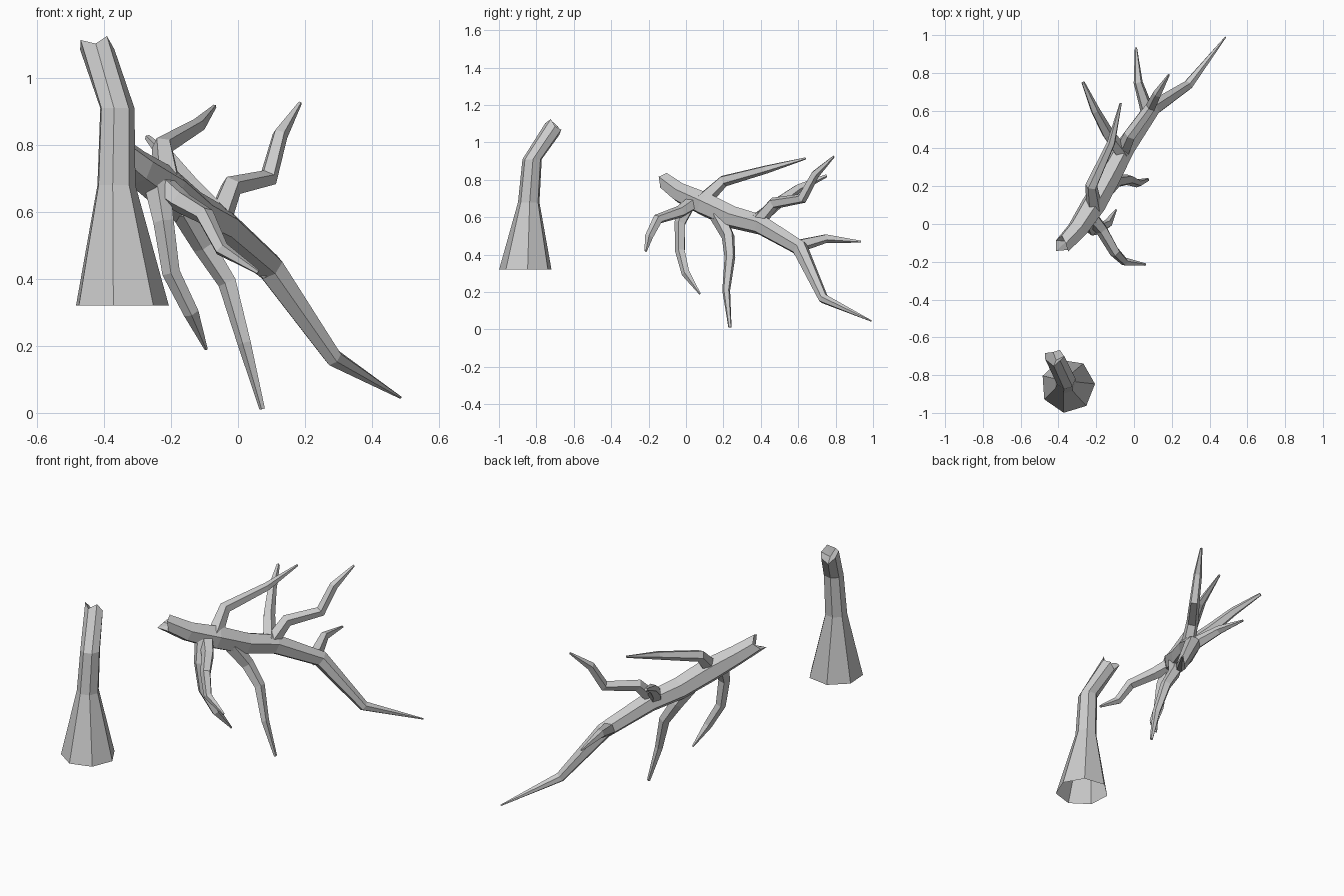
import bpy, bmesh, math
from mathutils import Vector

if "Cube" in bpy.data.objects:
    bpy.data.objects.remove(bpy.data.objects["Cube"])


def limb(name, path, sides, jag=None, flat_base=False, open_start=False, turn=0.0):
    """Faceted tapering tube through (x, y, z, radius) points.
    jag: offsets along the axis for the broken end ring; ('start'|'end', list)."""
    bm = bmesh.new()
    pts = [Vector(p[:3]) for p in path]
    n = len(pts)
    rings, side = [], Vector((1, 0, 0))
    for i, p in enumerate(pts):
        a = (p - pts[i - 1]).normalized() if i else Vector()
        b = (pts[i + 1] - p).normalized() if i < n - 1 else Vector()
        axis = (a + b).normalized()
        if flat_base and i < n - 1:
            axis = Vector((0, 0, 1))
        # carry the side vector along so that the tube does not twist
        side = side - axis * side.dot(axis)
        side.normalize()
        other = axis.cross(side)
        ring = []
        for k in range(sides):
            t = turn + 2 * math.pi * k / sides
            co = p + (side * math.cos(t) + other * math.sin(t)) * path[i][3]
            if jag and i == (0 if jag[0] == 'start' else n - 1):
                co += axis * jag[1][k % len(jag[1])]
            ring.append(bm.verts.new(co))
        rings.append(ring)
    for r0, r1 in zip(rings, rings[1:]):
        for k in range(sides):
            m = (k + 1) % sides
            bm.faces.new((r0[k], r0[m], r1[m], r1[k]))
    # end caps: sunken fan on a broken end, plain face otherwise
    for end, ring in (('start', rings[0]), ('end', rings[-1])):
        if end == 'start' and open_start:
            continue
        if jag and jag[0] == end:
            i, j = (0, 1) if end == 'start' else (n - 1, n - 2)
            c = bm.verts.new(pts[i] + (pts[j] - pts[i]).normalized() * 0.03)
            for k in range(sides):
                bm.faces.new((ring[k], ring[(k + 1) % sides], c))
        else:
            bm.faces.new(ring)
    bmesh.ops.recalc_face_normals(bm, faces=bm.faces)
    me = bpy.data.meshes.new(name)
    bm.to_mesh(me)
    bm.free()
    ob = bpy.data.objects.new(name, me)
    bpy.context.collection.objects.link(ob)
    return ob


# Standing broken stump, open underneath
limb("stump", [(-.35, -.857, .32, .144), (-.365, -.84, .68, .059),
               (-.362, -.822, .91, .053), (-.42, -.705, 1.085, .05)],
     7, jag=('end', [-.01, .0, -.02, .025, .03, -.01, .015]),
     flat_base=True, open_start=True, turn=math.radians(4))

# Fallen trunk, snapped at its thick end
limb("fallen_trunk", [(-.375, -.11, .79, .048), (-.30, -.03, .73, .056),
                      (-.215, .10, .67, .067), (-.13, .25, .60, .062),
                      (-.05, .40, .56, .056), (.095, .61, .435, .045),
                      (.285, .735, .165, .028), (.485, .99, .046, .004)],
     6, jag=('start', [-.02, .015, -.03, .0, .02, -.01]))

# Side branches, each starting inside the trunk
branches = {
    "upper_branch": [(-.21, .08, .68, .045), (-.225, .20, .795, .033),
                     (-.12, .43, .857, .023), (-.07, .64, .915, .006)],
    "left_branch": [(-.06, .37, .58, .04), (-.14, .48, .67, .033),
                    (-.205, .60, .755, .025), (-.27, .75, .822, .009)],
    "right_branch": [(-.06, .38, .57, .04), (-.02, .47, .675, .034),
                     (.09, .62, .70, .029), (.125, .69, .83, .024),
                     (.185, .79, .925, .006)],
    "end_branch": [(.08, .57, .44, .04), (.022, .75, .488, .025),
                   (.01, .935, .47, .006)],
    "front_branch": [(-.22, .03, .67, .04), (-.17, -.03, .63, .034),
                     (-.10, -.15, .59, .029), (-.05, -.20, .49, .023),
                     (.06, -.215, .42, .007)],
    "lower_branch_front": [(-.24, .02, .68, .042), (-.222, -.03, .57, .032),
                           (-.20, -.03, .42, .028), (-.14, .0, .30, .024),
                           (-.095, .075, .19, .005)],
    "lower_branch_middle": [(-.16, .17, .61, .045), (-.10, .225, .50, .036),
                            (-.03, .235, .39, .03), (.02, .215, .21, .022),
                            (.073, .235, .012, .009)],
}
for name, path in branches.items():
    limb(name, path, 5, turn=.4)
